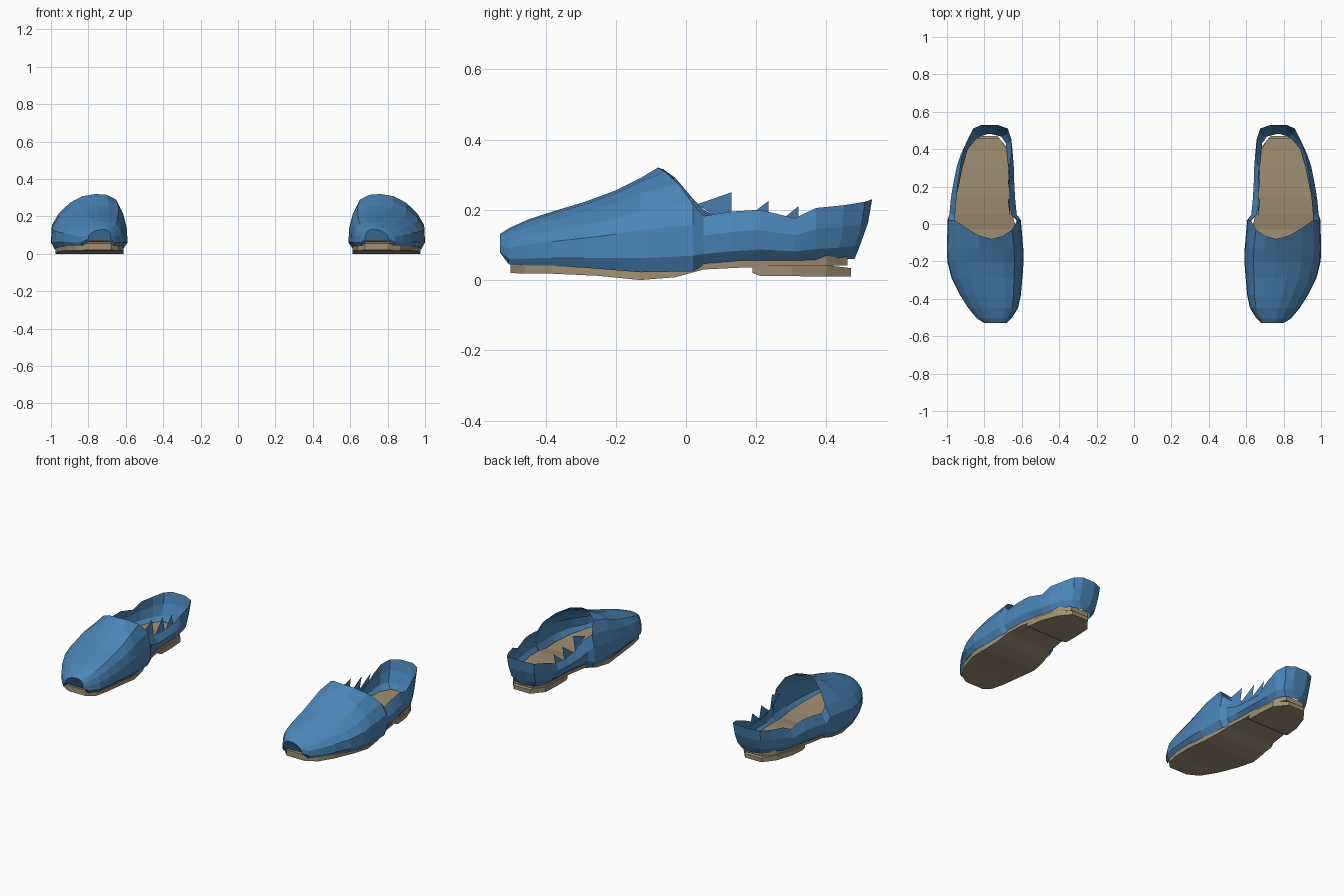
import bpy, bmesh

if "Cube" in bpy.data.objects:
    bpy.data.objects.remove(bpy.data.objects["Cube"])


def material(name, rgb):
    m = bpy.data.materials.new(name)
    m.diffuse_color = (*rgb, 1)
    m.use_nodes = True
    m.node_tree.nodes["Principled BSDF"].inputs["Base Color"].default_value = m.diffuse_color
    return m


BLUE = material("blue_leather", (0.069, 0.235, 0.479))
TAN = material("tan_sole", (0.36, 0.275, 0.175))


def make(name, bm, mat, recalc=True):
    """Turn a bmesh of one shoe into an object mirrored into a pair."""
    if recalc:
        bmesh.ops.recalc_face_normals(bm, faces=bm.faces)
    me = bpy.data.meshes.new(name)
    bm.to_mesh(me)
    bm.free()
    me.materials.append(mat)
    ob = bpy.data.objects.new(name, me)
    bpy.context.collection.objects.link(ob)
    mod = ob.modifiers.new("pair", 'MIRROR')
    mod.use_mirror_merge = False
    return ob


# Cross-section of the closed front: fraction across, fraction of height
ARCH = [(.06, 0), (0, .14), (.01, .45), (.05, .7), (.12, .9), (.25, .985),
        (.40, 1), (.58, .96), (.75, .84), (.90, .65), (.99, .45), (1, .15), (.95, 0)]
# How far the edge of the opening sweeps back along the sides
SWEEP = [.1, .1, .1, .1, .05, .015, 0, .02, .06, .1, .1, .1, .1]

# Front stations: y, inner x, outer x, bottom z, top z
FRONT = [(-.53, .68, .80, .07, .13), (-.505, .655, .84, .045, .147),
         (-.45, .62, .885, .042, .172), (-.38, .605, .93, .04, .195),
         (-.29, .597, .975, .035, .222), (-.2, .59, .998, .028, .255),
         (-.13, .592, 1.0, .022, .29), (-.08, .605, .997, .025, .32)]

# Rear walls: y, inner x, outer x, bottom z, inner rim z, outer rim z, lean
REAR = [(.05, .627, .987, .043, .2, .182, .03), (.13, .635, .98, .05, .16, .195, .03),
        (.21, .64, .967, .055, .15, .2, .025), (.31, .643, .947, .055, .15, .176, .02),
        (.37, .648, .927, .055, .18, .205, .01), (.45, .655, .89, .058, .21, .213, 0),
        (.51, .68, .855, .06, .223, .223, -.005), (.53, .73, .815, .06, .23, .23, 0)]

# Upper: arched front running into two open side walls
bm = bmesh.new()
rows = []
for i, (y, xi, xo, zb, zt) in enumerate(FRONT):
    last = i == len(FRONT) - 1
    rows.append([bm.verts.new((xi + u * (xo - xi),
                               y + (SWEEP[j] if last else 0) + (.025 if i == 0 and v == 0 else 0),
                               zb + v * (zt - zb)))
                 for j, (u, v) in enumerate(ARCH)])
for a, b in zip(rows, rows[1:]):
    for j in range(len(ARCH) - 1):
        bm.faces.new((a[j], a[j + 1], b[j + 1], b[j]))
bm.faces.new(rows[0])

WALL = [(.03, 0, .05), (.005, .22, .035), (0, .6, .012), (None, 1, 0)]
walls_in, walls_out = [rows[-1][:4]], [rows[-1][:8:-1]]
for y, xi, xo, zb, ri, ro, lean in REAR:
    for walls, x, side, rim in ((walls_in, xi, 1, ri), (walls_out, xo, -1, ro)):
        ring = []
        for inset, v, pull in WALL:
            dx = lean if inset is None else inset
            yy = y - pull * max(0, y - .4) / .13
            ring.append(bm.verts.new((x + side * dx, yy, zb + v * (rim - zb))))
        walls.append(ring)
for walls in (walls_in, walls_out):
    for a, b in zip(walls, walls[1:]):
        for j in range(3):
            bm.faces.new((a[j], a[j + 1], b[j + 1], b[j]))
# back of the heel
for j in range(3):
    a, b = walls_in[-1], walls_out[-1]
    bm.faces.new((a[j], a[j + 1], b[j + 1], b[j]))
make("upper", bm, BLUE)

# Jagged points along the torn inner rim
bm = bmesh.new()
for y0, z0, y1, z1, peak in ((.03, .215, .13, .155, .25), (.135, .15, .235, .145, .225),
                             (.24, .145, .32, .145, .21)):
    bm.faces.new([bm.verts.new(p) for p in
                  ((.662, y0, z0), (.662, y1, z1), (.675, y1, peak))])
make("rim_points", bm, BLUE)


def slab(name, stations, mat):
    """Plate lofted along y: y, inner x, outer x, bottom z, top z."""
    bm = bmesh.new()
    rings = [[bm.verts.new(p) for p in ((xi, y, zb), (xo, y, zb), (xo, y, zt), (xi, y, zt))]
             for y, xi, xo, zb, zt in stations]
    for a, b in zip(rings, rings[1:]):
        for j in range(4):
            k = (j + 1) % 4
            bm.faces.new((a[j], a[k], b[k], b[j]))
    bm.faces.new(rings[0])
    bm.faces.new(rings[-1])
    return make(name, bm, mat)


# Sole, whose top is also the insole seen through the opening
slab("sole", [(-.5, .68, .80, .02, .055), (-.46, .64, .865, .018, .05),
              (-.38, .622, .915, .018, .045), (-.25, .613, .96, .012, .04),
              (-.13, .613, .975, 0, .035), (-.03, .628, .968, .008, .038),
              (.05, .65, .96, .03, .055), (.15, .662, .95, .035, .065),
              (.3, .672, .92, .04, .068), (.4, .68, .89, .04, .068),
              (.46, .72, .84, .042, .07)], TAN)

# Low heel block
slab("heel", [(.19, .67, .94, .02, .042), (.21, .665, .94, .012, .042),
              (.3, .665, .93, .011, .042), (.4, .672, .895, .01, .042),
              (.47, .73, .84, .01, .034)], TAN)
